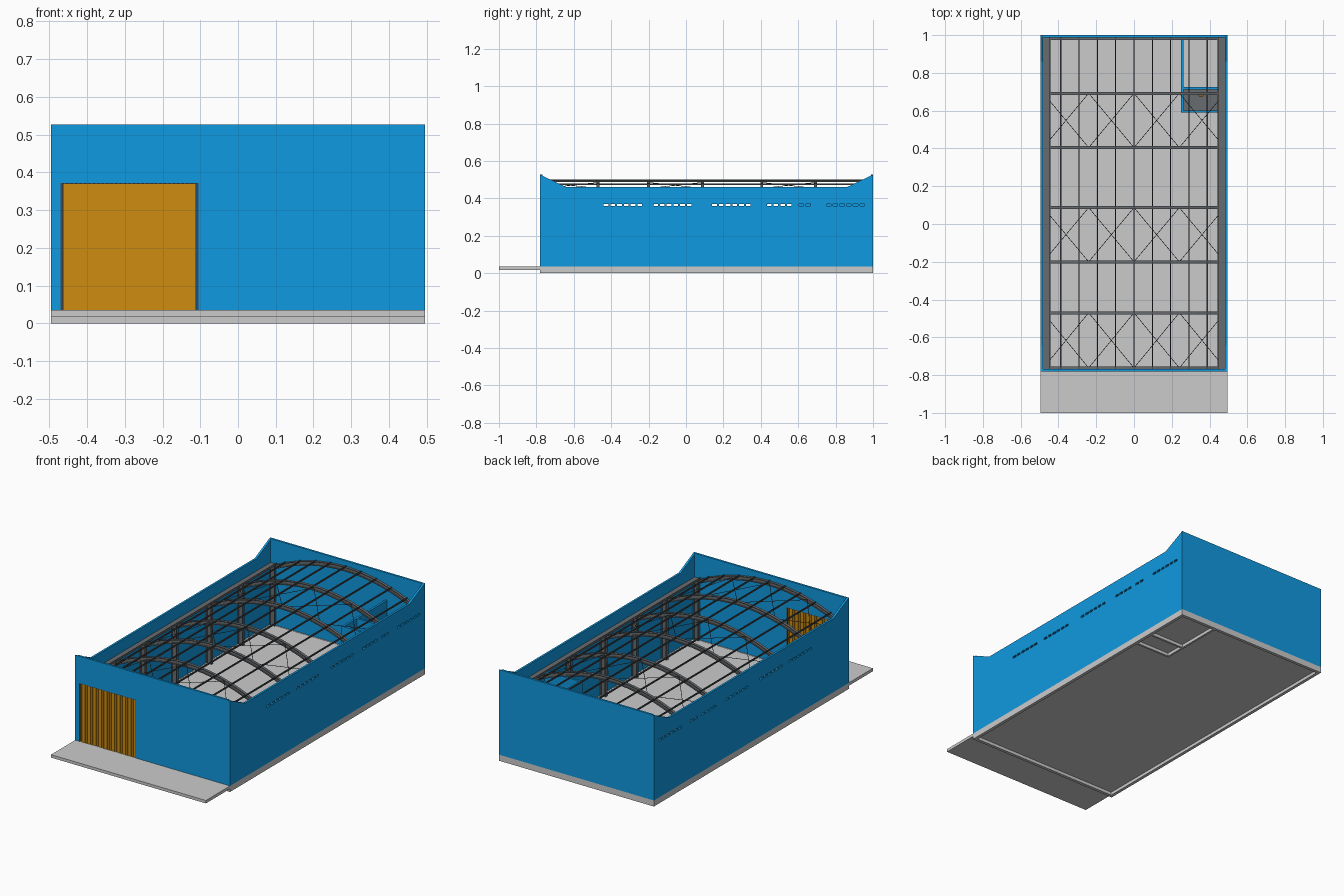
import bpy, bmesh, math
from mathutils import Vector

if "Cube" in bpy.data.objects:
    bpy.data.objects.remove(bpy.data.objects["Cube"])


def material(name, rgb):
    m = bpy.data.materials.new(name)
    m.diffuse_color = (*rgb, 1)
    m.use_nodes = True
    m.node_tree.nodes["Principled BSDF"].inputs["Base Color"].default_value = m.diffuse_color
    return m


BLUE = material("blue_paint", (0.005, 0.32, 0.75))
ORANGE = material("orange_door_paint", (0.62, 0.27, 0.006))
STEEL = material("dark_steel", (0.06, 0.065, 0.07))
DARK = material("dark_grey", (0.14, 0.15, 0.16))
BROWN = material("brown", (0.25, 0.12, 0.03))


def finish(name, bm, mat=None, mirror=False):
    bmesh.ops.recalc_face_normals(bm, faces=bm.faces)
    mesh = bpy.data.meshes.new(name)
    bm.to_mesh(mesh)
    bm.free()
    ob = bpy.data.objects.new(name, mesh)
    bpy.context.collection.objects.link(ob)
    if mat:
        mesh.materials.append(mat)
    if mirror:
        ob.modifiers.new("mirror", "MIRROR").use_mirror_merge = False
    return ob


def add_box(bm, x0, x1, y0, y1, z0, z1):
    vs = bmesh.ops.create_cube(bm, size=1)["verts"]
    for v in vs:
        v.co = Vector(((x0 + x1) / 2 + v.co.x * (x1 - x0),
                       (y0 + y1) / 2 + v.co.y * (y1 - y0),
                       (z0 + z1) / 2 + v.co.z * (z1 - z0)))


def boxes(name, items, mat=None, mirror=False):
    bm = bmesh.new()
    for b in items:
        add_box(bm, *b)
    return finish(name, bm, mat, mirror)


def loft(bm, rings):
    """Skin closed rings of points and cap both ends."""
    rows = [[bm.verts.new(p) for p in r] for r in rings]
    n = len(rows[0])
    for a, b in zip(rows, rows[1:]):
        for i in range(n):
            j = (i + 1) % n
            bm.faces.new((a[i], a[j], b[j], b[i]))
    bm.faces.new(rows[0])
    bm.faces.new(rows[-1])


def add_rod(bm, p, q, r):
    d = (q - p).normalized()
    s = d.cross(Vector((0, 0, 1))).normalized() * r
    t = d.cross(s)
    loft(bm, [[c + s, c + t, c - s, c - t] for c in (p, q)])


W, F, B, T = 0.495, -0.78, 1.0, 0.012      # half width, front, back, wall thickness
BASE, GABLE, EAVE = 0.035, 0.527, 0.46
D0, D1, DTOP = -0.47, -0.105, 0.372        # door opening
SPAN, ARCH0, RISE = 0.445, 0.39, 0.107
FRAMES = [-0.762, -0.47, -0.2, 0.087, 0.405, 0.692, 0.982]


def arch_z(x):
    return ARCH0 + RISE * (1 - (x / SPAN) ** 2)


# Ground works: footings, recessed slab and front apron
boxes("perimeter_footing", [
    (-W, -W + 0.018, F, B, 0, BASE), (W - 0.018, W, F, B, 0, BASE),
    (-W + 0.018, W - 0.018, F, F + 0.018, 0, BASE),
    (-W + 0.018, W - 0.018, B - 0.018, B, 0, BASE)])
boxes("room_footing", [(0.25, 0.262, 0.59, B - 0.018, 0, 0.03),
                       (0.262, W - 0.018, 0.59, 0.602, 0, 0.03),
                       (0.262, W - 0.018, 0.712, 0.724, 0, 0.03)])
boxes("floor_slab", [(-W + 0.015, W - 0.015, F + 0.015, B - 0.015, 0.018, 0.034)])
boxes("front_apron", [(-W, W, -1, F, 0.018, BASE)])

# Side walls with raked ends and ventilation slots
bm = bmesh.new()
prof = [(F, BASE), (B, BASE), (B, GABLE), (0.86, EAVE), (-0.64, EAVE), (F, GABLE)]
loft(bm, [[(x, y, z) for y, z in prof] for x in (W - T, W)])
side = finish("side_walls", bm, BLUE)
groups = [(-0.44, 6), (-0.175, 6), (0.14, 6), (0.432, 4), (0.604, 2), (0.75, 6)]
slots = [(W - 0.04, W + 0.02, s + i * 0.036, s + i * 0.036 + 0.025, 0.359, 0.371)
         for s, n in groups for i in range(n)]
cutter = boxes("slot_cutter", slots)
cutter.hide_render = True
cutter.hide_set(True)
mod = side.modifiers.new("slots", "BOOLEAN")
mod.object, mod.operation, mod.solver = cutter, "DIFFERENCE", "EXACT"
side.modifiers.new("mirror", "MIRROR").use_mirror_merge = False

# Front wall around the door opening, and plain back wall
V = W - T
bm = bmesh.new()
prof = [(-V, BASE), (D0, BASE), (D0, DTOP), (D1, DTOP), (D1, BASE),
        (V, BASE), (V, GABLE), (-V, GABLE)]
loft(bm, [[(x, y, z) for x, z in prof] for y in (F, F + T)])
finish("front_wall", bm, BLUE)
boxes("back_wall", [(-V, V, B - T, B, BASE, GABLE)], BLUE)

# Ribbed door with slim frame
ribs = 30
step = (D1 - D0 - 0.012) / ribs
sheet = [(D0 + 0.006, D1 - 0.006, F + 0.004, F + 0.008, BASE, DTOP - 0.003)]
for i in range(ribs):
    x = D0 + 0.006 + (i + 0.25) * step
    sheet.append((x, x + step / 2, F + 0.001, F + 0.011, BASE, DTOP - 0.003))
boxes("door", sheet, ORANGE)
boxes("door_frame", [(D0, D0 + 0.005, F, F + T, BASE, DTOP),
                     (D1 - 0.005, D1, F, F + T, BASE, DTOP),
                     (D0, D1, F, F + T, DTOP - 0.003, DTOP)], STEEL)

# Small corner room
PT = 0.37
boxes("room_partitions", [(0.25, 0.262, 0.59, B - T, 0.034, PT),
                          (0.262, V, 0.59, 0.602, 0.034, PT),
                          (0.262, V, 0.712, 0.724, 0.034, PT)], BLUE)
boxes("room_floor", [(0.262, V, 0.602, 0.712, 0.034, 0.038)], DARK)
bm = bmesh.new()
bmesh.ops.create_cone(bm, cap_ends=True, segments=16, radius1=0.014, radius2=0.014, depth=0.008)
bmesh.ops.translate(bm, verts=bm.verts, vec=(0.355, 0.685, 0.042))
finish("floor_drain", bm, BROWN)

# Steel columns and eave gutters
cols = []
for y in FRAMES:
    cols += [(0.448, 0.453, y - 0.008, y + 0.008, 0.034, ARCH0),
             (0.477, 0.482, y - 0.008, y + 0.008, 0.034, ARCH0),
             (0.453, 0.477, y - 0.002, y + 0.002, 0.034, ARCH0)]
boxes("columns", cols, DARK, mirror=True)
boxes("eave_gutters", [(0.445, V, F + T, B - T, 0.386, 0.39),
                       (0.443, 0.447, F + T, B - T, 0.386, 0.398)], DARK, mirror=True)

# Arched I-beam rafters
bm = bmesh.new()
a, w, h, t = 0.008, 0.002, 0.012, 0.004
ibeam = [(-a, -h), (a, -h), (a, t - h), (w, t - h), (w, h - t), (a, h - t),
         (a, h), (-a, h), (-a, h - t), (-w, h - t), (-w, t - h), (-a, t - h)]
xs = [-SPAN + 2 * SPAN * i / 16 for i in range(17)]
for y in FRAMES:
    loft(bm, [[(x, y + u, arch_z(x) - h + v) for u, v in ibeam] for x in xs])
finish("arched_rafters", bm, DARK)

# Purlins running the length of the roof
purlins = []
for i in range(-4, 5):
    x = i * 0.097
    purlins.append((x - 0.003, x + 0.003, F + T, B - T, arch_z(x) - 0.004, arch_z(x) + 0.004))
boxes("purlins", purlins, STEEL)

# Cross-bracing rods in alternate bays
bm = bmesh.new()
for k in (0, 2, 4):
    for i in range(4):
        x0, x1 = [(j - 2) * 0.24 for j in (i, i + 1)]
        for ya, yb in (FRAMES[k:k + 2], FRAMES[k:k + 2][::-1]):
            add_rod(bm, Vector((x0, ya, arch_z(x0) - 0.012)),
                    Vector((x1, yb, arch_z(x1) - 0.012)), 0.0015)
finish("bracing_rods", bm, STEEL)
